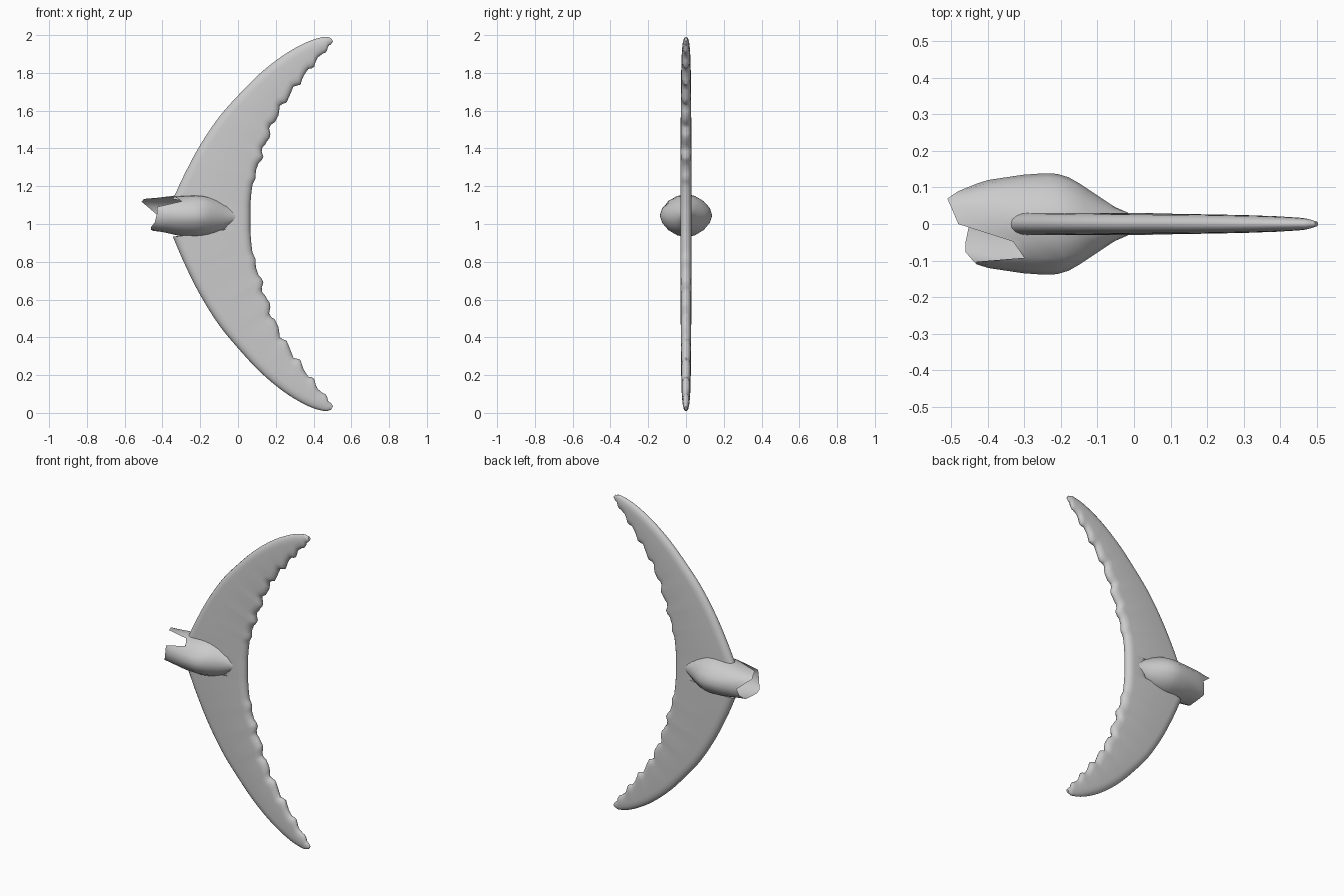
import bpy, math
from mathutils import Vector

if "Cube" in bpy.data.objects:
    bpy.data.objects.remove(bpy.data.objects["Cube"])

MID = 1.035  # height of the stalk centre line


def make(name, verts, faces, angle=50):
    me = bpy.data.meshes.new(name)
    me.from_pydata(verts, [], faces)
    ob = bpy.data.objects.new(name, me)
    bpy.context.collection.objects.link(ob)
    bpy.ops.object.select_all(action='DESELECT')
    ob.select_set(True)
    bpy.context.view_layer.objects.active = ob
    bpy.ops.object.mode_set(mode='EDIT')
    bpy.ops.mesh.select_all(action='SELECT')
    bpy.ops.mesh.normals_make_consistent(inside=False)
    bpy.ops.object.mode_set(mode='OBJECT')
    bpy.ops.object.shade_smooth_by_angle(angle=math.radians(angle))
    return ob


def smooth_path(pts, n):
    # Catmull-Rom through the points, n steps per span
    p = [Vector(q) for q in pts]
    p = [2 * p[0] - p[1]] + p + [2 * p[-1] - p[-2]]
    out = []
    for i in range(1, len(p) - 2):
        a, b, c, d = p[i - 1:i + 3]
        for k in range(n):
            t = k / n
            out.append(0.5 * (2 * b + (c - a) * t + (2 * a - 5 * b + 4 * c - d) * t * t
                              + (3 * b - a - 3 * c + d) * t ** 3))
    return out + [p[-2]]


# Tail lobe stations, tip to root: leading x, z, trailing x, z, half thickness
LOBE = [(.492, 1.985, .503, 1.968, .007), (.455, 1.990, .47, 1.925, .016),
        (.37, 1.965, .40, 1.845, .021), (.25, 1.90, .325, 1.75, .024),
        (.12, 1.80, .25, 1.65, .026), (0, 1.68, .19, 1.54, .027),
        (-.105, 1.56, .145, 1.42, .028), (-.205, 1.41, .105, 1.30, .029),
        (-.285, 1.26, .075, 1.19, .030), (-.345, 1.13, .065, 1.10, .030)]


def split(q):
    return Vector((q[0], 0, q[1])), Vector((q[2], 0, q[3])), q[4]


stations = []
path = smooth_path(LOBE, 6)
for i, q in enumerate(path):
    lead, trail, h = split(q)
    f = i / (len(path) - 1)
    # scalloped trailing edge, calm near the tip and the root
    amp = .010 * min(1, 6 * f) * min(1, max(0, 5 * (.92 - f)))
    trail += (trail - lead).normalized() * amp * (math.sin(i * 1.15) + .4 * math.sin(i * 2.1 + 1))
    stations.append((lead, trail, h))
# the web stays short where the hollow stalk wraps round it
stations.append((Vector((-.08, 0, 1.10)), Vector((.065, 0, 1.07)), .03))


def lower(s):
    flip = lambda v: Vector((v.x, 0, MID - (v.z - MID) * 1.073))
    return flip(s[0]), flip(s[1]), s[2]


stations += [lower(s) for s in reversed(stations)]

# Fluke: slab sections with rounded edges lofted from tip to tip
EDGE = [0, .08, .3, .62, 1]
verts, faces = [], []
for lead, trail, h in stations:
    chord = (trail - lead).length
    r = min(.045, chord * .45)
    ds = [(e * r, h * math.sqrt(1 - (1 - e) ** 2)) for e in EDGE]
    prof = ds + [(chord - d, y) for d, y in reversed(ds)]
    u = (trail - lead) / chord
    ring = [lead + u * d + Vector((0, y, 0)) for d, y in prof]
    ring += [lead + u * d - Vector((0, y, 0)) for d, y in reversed(prof[1:-1])]
    verts += ring
n = 18
for i in range(len(stations) - 1):
    for j in range(n):
        k = (j + 1) % n
        faces.append((i * n + j, i * n + k, i * n + n + k, i * n + n + j))
faces += [tuple(range(n)), tuple(range(len(verts) - n, len(verts)))]
make("fluke", verts, faces)

# Stalk cross-sections: x, half width, half height, centre z, squareness
STALK = [(-.52, .085, .085, 1.05, .65), (-.46, .10, .085, 1.05, .75), (-.40, .12, .092, 1.05, .9),
         (-.30, .135, .11, 1.045, 1.1), (-.22, .14, .115, 1.045, 1.15), (-.17, .125, .11, 1.045, 1.15),
         (-.10, .078, .085, 1.04, 1.1), (-.05, .045, .055, 1.04, 1), (.01, .02, .02, 1.04, 1)]


def section(x):
    for a, b in zip(STALK, STALK[1:]):
        if x <= b[0]:
            t = (x - a[0]) / (b[0] - a[0])
            return [p + (q - p) * t for p, q in zip(a, b)][1:]
    return STALK[-1][1:]


# Stalk: open hollow shell whose torn rim follows the ragged x positions
RIM = [-.43, -.48, -.51, -.50, -.48, -.33, -.30, -.43,
       -.43, -.44, -.46, -.46, -.45, -.45, -.46, -.44]
ROWS, m = 14, len(RIM)
verts, faces = [], []
for i in range(ROWS + 1):
    for j, rim in enumerate(RIM):
        a = 2 * math.pi * j / m
        x = rim + (.01 - rim) * i / ROWS
        w, h, zc, p = section(x)
        c, s = math.cos(a), math.sin(a)
        verts.append((x, w * math.copysign(abs(c) ** p, c), zc + h * math.copysign(abs(s) ** p, s)))
for i in range(ROWS):
    for j in range(m):
        k = (j + 1) % m
        faces.append((i * m + j, i * m + k, i * m + m + k, i * m + m + j))
make("torn_stalk", verts, faces)
